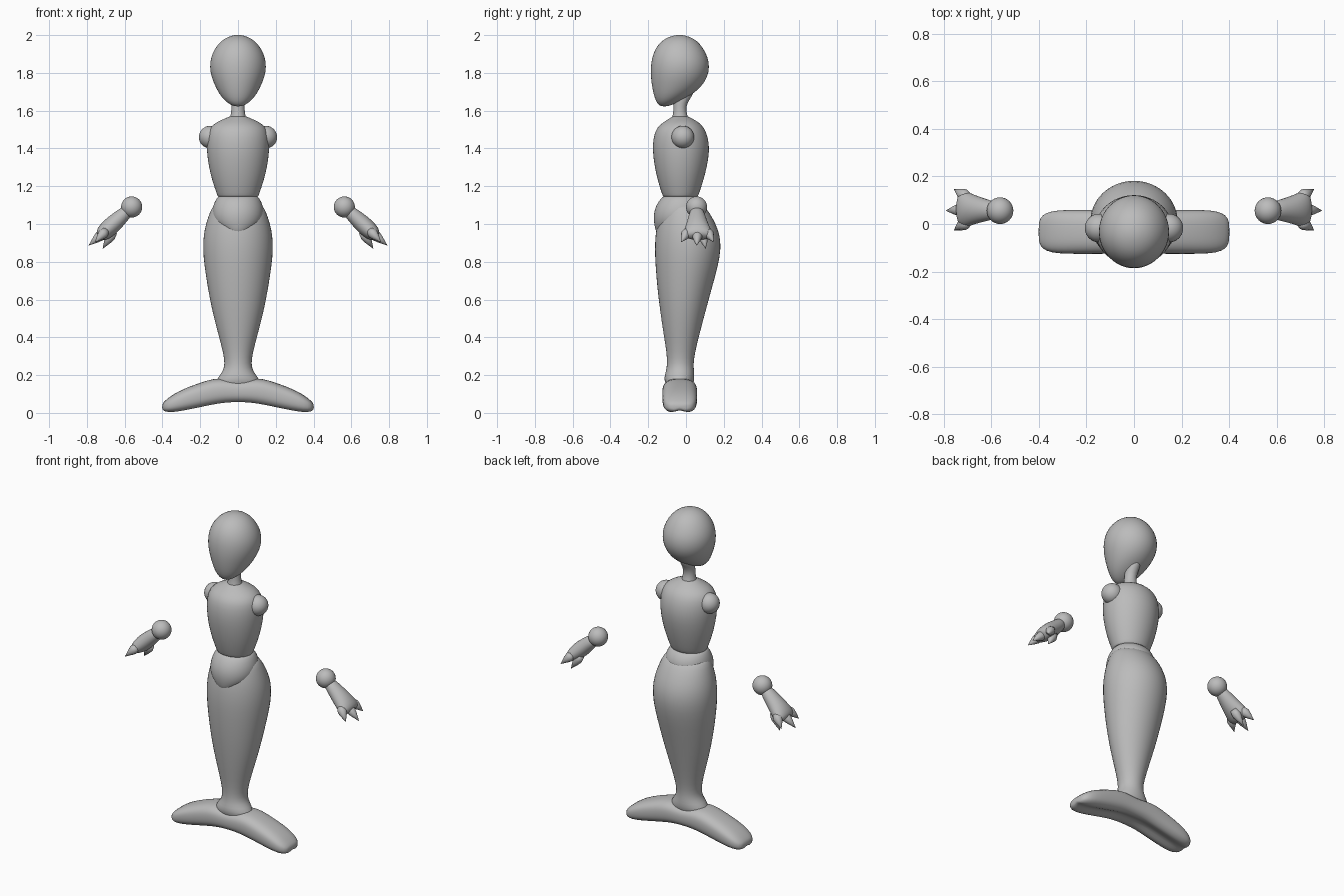
import bpy, bmesh, math
from mathutils import Vector

grey = bpy.data.materials.new("plain grey")
grey.diffuse_color = (0.5, 0.5, 0.5, 1)


def finish(name, bm, subsurf=0):
    bmesh.ops.recalc_face_normals(bm, faces=bm.faces[:])
    me = bpy.data.meshes.new(name)
    bm.to_mesh(me)
    bm.free()
    me.materials.append(grey)
    for p in me.polygons:
        p.use_smooth = True
    ob = bpy.data.objects.new(name, me)
    bpy.context.collection.objects.link(ob)
    if subsurf:
        ob.modifiers.new("smooth", 'SUBSURF').levels = subsurf
        ob.modifiers["smooth"].render_levels = subsurf
    return ob


def loft(name, loops, subsurf=1):
    """Skin a list of equal-length point loops and cap both ends."""
    bm = bmesh.new()
    rows = [[bm.verts.new(p) for p in lp] for lp in loops]
    n = len(rows[0])
    for a, b in zip(rows, rows[1:]):
        for i in range(n):
            j = (i + 1) % n
            bm.faces.new((a[i], a[j], b[j], b[i]))
    bm.faces.new(rows[0])
    bm.faces.new(rows[-1])
    return finish(name, bm, subsurf)


def ring(c, u, v, n=24):
    c, u, v = Vector(c), Vector(u), Vector(v)
    return [c + u * math.cos(2 * math.pi * i / n) + v * math.sin(2 * math.pi * i / n)
            for i in range(n)]


def body(name, rows):
    """Rows are height, half width, front y, back y."""
    return loft(name, [ring((0, (f + b) / 2, z), (w, 0, 0), (0, (b - f) / 2, 0))
                       for z, w, f, b in rows])


def ball(name, c, r):
    bm = bmesh.new()
    bmesh.ops.create_uvsphere(bm, u_segments=32, v_segments=16, radius=r)
    bmesh.ops.translate(bm, verts=bm.verts[:], vec=c)
    return finish(name, bm)


# Head, an egg with the chin pushed forward
body("head", [
    (1.622, .015, -.13, -.10), (1.635, .05, -.152, -.06), (1.67, .088, -.168, .01),
    (1.72, .118, -.18, .08), (1.78, .143, -.188, .117), (1.83, .151, -.188, .125),
    (1.88, .146, -.182, .119), (1.93, .124, -.163, .093), (1.97, .090, -.13, .06),
    (1.992, .052, -.09, .02), (2.001, .015, -.05, -.02)])

# Neck
body("neck", [
    (1.52, .06, -.09, .03), (1.56, .042, -.073, .012), (1.60, .035, -.066, .0),
    (1.64, .035, -.066, .005), (1.68, .037, -.06, .035), (1.72, .037, -.05, .05)])

# Torso
body("torso", [
    (1.143, .10, -.115, .055), (1.145, .108, -.122, .062), (1.16, .113, -.128, .07),
    (1.22, .135, -.148, .09), (1.30, .156, -.167, .112), (1.39, .168, -.179, .127),
    (1.46, .166, -.174, .118), (1.51, .153, -.157, .098), (1.54, .115, -.12, .067),
    (1.56, .065, -.085, .03), (1.575, .035, -.066, .0)])

# Waist joint
body("waist", [
    (.945, .03, -.15, -.08), (.96, .07, -.16, .0), (1.0, .125, -.170, .07),
    (1.05, .141, -.174, .11), (1.10, .133, -.160, .105), (1.135, .115, -.134, .08),
    (1.155, .10, -.115, .06)])

# Tail, tapering to a flared ankle
body("tail", [
    (1.11, .10, -.09, .06), (1.10, .13, -.115, .09), (1.07, .148, -.135, .12),
    (1.0, .172, -.155, .16), (.94, .184, -.163, .181), (.87, .188, -.167, .187),
    (.78, .18, -.163, .172), (.66, .161, -.153, .138), (.54, .138, -.138, .105),
    (.42, .106, -.12, .073), (.32, .079, -.103, .048), (.26, .070, -.10, .04),
    (.22, .080, -.106, .043), (.185, .11, -.118, .046), (.15, .125, -.11, .04),
    (.10, .09, -.08, .01)])


# Tail fin, a drooping bar with a groove underneath
def fin_loop(x, top, bottom, half, n=24):
    pts = []
    for i in range(n):
        a = 2 * math.pi * i / n
        c, s = math.cos(a), math.sin(a)
        y = half * math.copysign(abs(c) ** .75, c)
        z = (top + bottom) / 2 + (top - bottom) / 2 * math.copysign(abs(s) ** .75, s)
        if s < 0:
            z += .2 * (top - bottom) * max(0, 1 - abs(y) / half / .5)
        pts.append((x, -.033 + y, z))
    return pts


half_fin = [(.07, .182, .047, .092), (.13, .183, .036, .093), (.21, .157, .020, .093),
            (.29, .127, .004, .093), (.35, .095, -.003, .088), (.385, .066, .002, .072),
            (.402, .048, .014, .045)]
stations = [(-x, t, b, h) for x, t, b, h in reversed(half_fin)]
stations += [(0, .172, .05, .091)] + half_fin
loft("tail_fin", [fin_loop(*s) for s in stations])

# Shoulders, wrists, hands and claws on both sides
for side, sx in (("left", -1), ("right", 1)):
    ball(side + "_shoulder", (sx * .147, -.017, 1.46), .06)
    wrist = Vector((sx * .563, .056, 1.09))
    ball(side + "_wrist", wrist, .056)
    along = Vector((sx * .735, 0, -.68)).normalized()
    up = Vector((sx * .68, 0, .735)).normalized()
    wide = Vector((0, 1, 0))
    palm = [(.02, .03, .03), (.05, .041, .037), (.10, .051, .044), (.155, .064, .049),
            (.20, .079, .044), (.225, .074, .033), (.235, .045, .016)]
    loft(side + "_hand", [ring(wrist + along * s + wide * .006 * s / .2, wide * w, up * t, 16)
                          for s, w, t in palm])
    # Claw rows are base distance, base y, base lift, tip distance, tip y, tip lift
    claws = [(.185, -.045, 0, .268, -.082, -.005), (.20, .005, .0, .305, .0, .005),
             (.185, .055, 0, .268, .090, -.005), (.16, .03, -.03, .262, .048, -.058)]
    for k, (s0, y0, h0, s1, y1, h1) in enumerate(claws):
        base = wrist + along * s0 + wide * y0 + up * h0
        tip = wrist + along * s1 + wide * y1 + up * h1
        axis = tip - base
        u = axis.cross(up).normalized()
        v = axis.cross(u).normalized()
        loft(f"{side}_claw_{k + 1}",
             [ring(base + axis * t, u * r, v * r, 12)
              for t, r in ((0, .022), (.3, .027), (.55, .019), (1, .0008))], 0)
